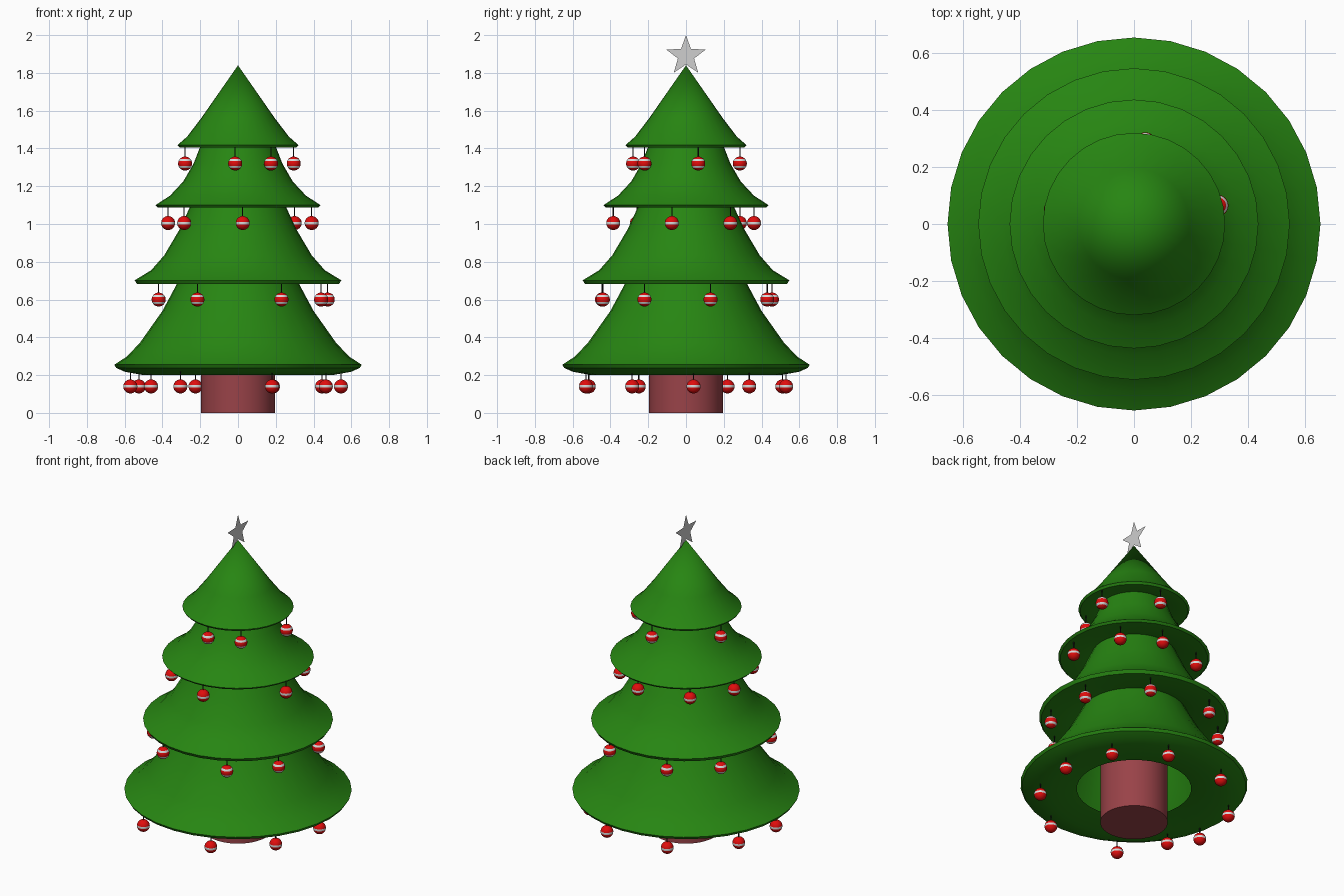
import bpy, bmesh, math
from mathutils import Matrix

old = bpy.data.objects.get("Cube")
if old:
    bpy.data.objects.remove(old, do_unlink=True)


def material(name, rgb):
    m = bpy.data.materials.new(name)
    m.use_nodes = True
    m.diffuse_color = (*rgb, 1)
    m.node_tree.nodes["Principled BSDF"].inputs["Base Color"].default_value = (*rgb, 1)
    return m


green = material("needle green", (0.02, 0.235, 0.006))
brown = material("trunk brown", (0.32, 0.055, 0.065))
red = material("bauble red", (0.75, 0.004, 0.004))
white = material("band white", (0.7, 0.7, 0.7))
silver = material("star silver", (0.62, 0.62, 0.62))
black = material("string black", (0.01, 0.01, 0.01))


def finish(name, bm, mats, smooth=None):
    me = bpy.data.meshes.new(name)
    bm.to_mesh(me)
    bm.free()
    ob = bpy.data.objects.new(name, me)
    bpy.context.collection.objects.link(ob)
    for m in mats:
        me.materials.append(m)
    if smooth:
        bpy.ops.object.select_all(action="DESELECT")
        ob.select_set(True)
        bpy.context.view_layer.objects.active = ob
        bpy.ops.object.shade_smooth_by_angle(angle=math.radians(smooth))
    return ob


def lathe(name, profile, mat, sides=32):
    """Spin an (r, z) profile, listed from bottom to top, around z."""
    bm = bmesh.new()
    verts = [bm.verts.new((r, 0, z)) for r, z in profile]
    edges = [bm.edges.new(p) for p in zip(verts, verts[1:])]
    bmesh.ops.spin(bm, geom=verts + edges, cent=(0, 0, 0), axis=(0, 0, 1),
                   angle=math.tau, steps=sides, use_merge=True)
    bmesh.ops.remove_doubles(bm, verts=bm.verts, dist=0.0005)
    bmesh.ops.recalc_face_normals(bm, faces=bm.faces)
    # The outer wall decides which way the open shell faces
    wall = max(bm.faces, key=lambda f: f.calc_center_median().z)
    c = wall.calc_center_median()
    if wall.normal.x * c.x + wall.normal.y * c.y < 0:
        bmesh.ops.reverse_faces(bm, faces=bm.faces)
    return finish(name, bm, [mat], 35)


# Hollow skirts: underside, hem, then the flared outer wall
lathe("bottom_branches", [(0.33, 0.225), (0.5, 0.2), (0.6, 0.218), (0.645, 0.238), (0.655, 0.255),
                          (0.59, 0.297), (0.52, 0.37), (0.4, 0.54), (0.325, 0.68), (0.3, 0.73)], green)
lathe("lower_branches", [(0.3, 0.72), (0.42, 0.685), (0.535, 0.682), (0.547, 0.702),
                         (0.46, 0.755), (0.39, 0.835), (0.31, 0.97), (0.25, 1.1), (0.235, 1.13)], green)
lathe("middle_branches", [(0.235, 1.115), (0.33, 1.09), (0.425, 1.087), (0.437, 1.1),
                          (0.36, 1.15), (0.29, 1.225), (0.235, 1.32), (0.2, 1.41), (0.185, 1.44)], green)
lathe("top_branches", [(0.185, 1.425), (0.25, 1.407), (0.31, 1.405), (0.32, 1.418),
                       (0.27, 1.462), (0.195, 1.56), (0, 1.84)], green)

# Trunk
bm = bmesh.new()
bmesh.ops.create_cone(bm, cap_ends=True, segments=32, radius1=0.195, radius2=0.195,
                      depth=0.45, matrix=Matrix.Translation((0, 0, 0.225)))
finish("trunk", bm, [brown], 35)

# Flat five-pointed star facing sideways
bm = bmesh.new()
points = []
for i in range(10):
    r = 0.045 if i % 2 else 0.11
    a = math.pi * i / 5
    points.append(bm.verts.new((0, r * math.sin(a), 1.89 + r * math.cos(a))))
bm.faces.new(points)
bm.normal_update()
if bm.faces[:][0].normal.x < 0:
    bmesh.ops.reverse_faces(bm, faces=bm.faces)
finish("star", bm, [silver])

# Bauble rings: name, ball height, string top, two bands or one, places
rings = [
    ("bottom", 0.14, 0.225, False,
     [(0.18, -0.53), (0.465, -0.285), (0.545, 0.04), (0.445, 0.335), (0.185, 0.53),
      (-0.225, 0.51), (-0.525, 0.22), (-0.57, -0.09), (-0.46, -0.25), (-0.305, -0.515)]),
    ("lower", 0.6, 0.69, True,
     [(0.23, -0.44), (0.44, -0.22), (0.475, 0.13), (0.236, 0.43),
      (-0.184, 0.455), (-0.42, 0.25), (-0.42, -0.25), (-0.215, -0.445)]),
    ("middle", 1.005, 1.095, False,
     [(0.025, -0.385), (0.39, -0.075), (0.30, 0.235), (0.086, 0.36),
      (-0.228, 0.285), (-0.37, 0.045), (-0.285, -0.26)]),
    ("top", 1.32, 1.412, True,
     [(0.175, -0.22), (0.295, 0.065), (0.04, 0.285), (-0.28, 0.05), (-0.015, -0.28)]),
]
R = 0.037
for name, z, top, double, places in rings:
    for n, (x, y) in enumerate(places, 1):
        bm = bmesh.new()
        bmesh.ops.create_uvsphere(bm, u_segments=20, v_segments=18, radius=R)
        # White bands chosen by height on the ball
        for f in bm.faces:
            h = abs(f.calc_center_median().z) / R
            f.material_index = int(0.3 < h < 0.7) if double else int(h < 0.2)
        bmesh.ops.translate(bm, verts=bm.verts, vec=(x, y, z))
        finish(f"{name}_bauble_{n}", bm, [red, white], 35)
        bm = bmesh.new()
        low = z + R * 0.9
        bmesh.ops.create_cone(bm, cap_ends=True, segments=6, radius1=0.003, radius2=0.003,
                              depth=top - low, matrix=Matrix.Translation((x, y, (top + low) / 2)))
        finish(f"{name}_string_{n}", bm, [black])
